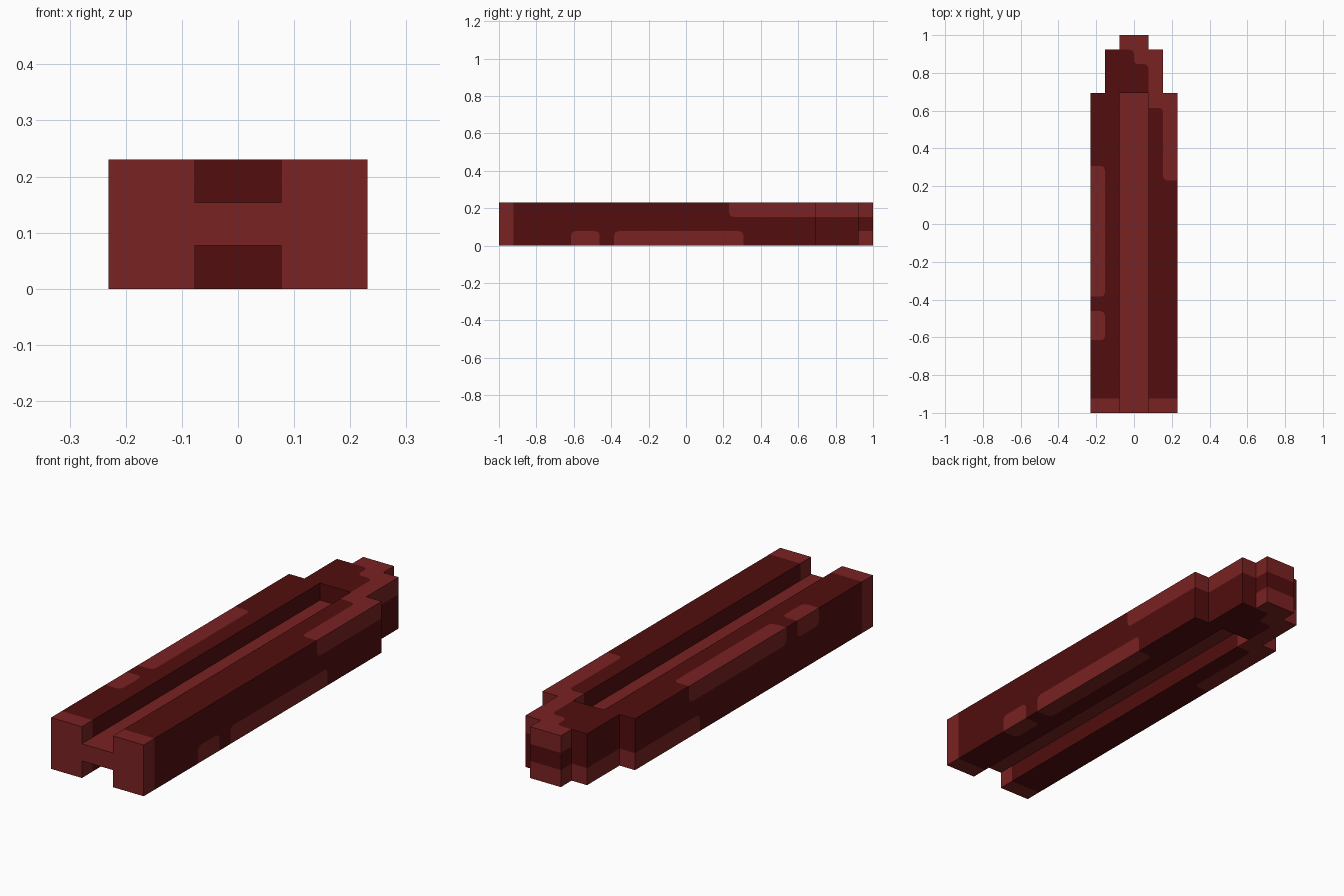
import bpy
import bmesh
from mathutils import Vector

cube = bpy.data.objects.get("Cube")
if cube:
    bpy.data.objects.remove(cube, do_unlink=True)

U = 2 / 26      # edge of one block
R = 0.28        # rounding of the painted patch corners, in blocks


def material(name, rgb):
    m = bpy.data.materials.new(name)
    m.use_nodes = True
    m.diffuse_color = (*rgb, 1)
    bsdf = next(n for n in m.node_tree.nodes if n.type == 'BSDF_PRINCIPLED')
    bsdf.inputs["Base Color"].default_value = (*rgb, 1)
    bsdf.inputs["Roughness"].default_value = 0.9
    return m


MATS = [material("dark red", (0.084, 0.004, 0.004)),
        material("light red", (0.195, 0.016, 0.016))]

# Parts as block boxes: x range, y range, z range (upper ends exclusive)
PARTS = {
    "left_rail": ((1, 3), (-13, 9), (0, 3)),
    "right_rail": ((-3, -1), (-13, 9), (0, 3)),
    "centre_web": ((-1, 1), (-13, 9), (1, 2)),
    "stepped_collar": ((-2, 2), (9, 12), (0, 3)),
    "end_tip": ((-1, 1), (12, 13), (0, 3)),
}


def blocks(box):
    return [(x, y, z) for x in range(*box[0])
            for y in range(*box[1]) for z in range(*box[2])]


SOLID = {b for box in PARTS.values() for b in blocks(box)}


def is_light(b):
    """Paint rule; the bottom layer is the top layer turned half round."""
    x, y, z = b
    if y == -13:
        return True
    if z == 1:
        return x in (-1, 0) and y < 9
    if z == 0:
        x = -1 - x
    return (y == 12
            or (x == -3 and (-8 <= y < -6 or -5 <= y < 4))
            or (x == 2 and y >= 3)
            or (x == 1 and y >= 8)
            or (x == 0 and y >= 11))


def shift(b, axis, step):
    c = list(b)
    c[axis] += step
    return tuple(c)


def add_side(bm, b, axis, sign):
    """One exposed block side, with rounded corners where the paint turns."""
    if shift(b, axis, sign) in SOLID:
        return
    u, v = (axis + 1) % 3, (axis + 2) % 3
    light = is_light(b)

    def differs(ax, step):
        n = shift(b, ax, step)
        return (n in SOLID and shift(n, axis, sign) not in SOLID
                and is_light(n) != light)

    def point(pu, pv):
        p = Vector(b)
        p[axis] += 1 if sign > 0 else 0
        p[u] += pu
        p[v] += pv
        return p * U

    def face(points, lit):
        if sign < 0:
            points = points[::-1]
        f = bm.faces.new([bm.verts.new(p) for p in points])
        f.material_index = int(lit)

    outline = []
    for cu, cv in ((0, 0), (1, 0), (1, 1), (0, 1)):
        du, dv = 1 - 2 * cu, 1 - 2 * cv
        if differs(u, -du) and differs(v, -dv):
            along_u = point(cu + du * R, cv)
            along_v = point(cu, cv + dv * R)
            mid = point(cu + du * R * 0.3, cv + dv * R * 0.3)
            arc = [along_v, mid, along_u]
            if du * dv < 0:
                arc.reverse()
            outline += arc
            face([point(cu, cv)] + arc[::-1], not light)
        else:
            outline.append(point(cu, cv))
    face(outline, light)


# Build each part from the exposed sides of its blocks
for name, box in PARTS.items():
    bm = bmesh.new()
    for b in blocks(box):
        for axis in range(3):
            for sign in (-1, 1):
                add_side(bm, b, axis, sign)
    bmesh.ops.remove_doubles(bm, verts=bm.verts, dist=1e-5)
    mesh = bpy.data.meshes.new(name)
    for m in MATS:
        mesh.materials.append(m)
    bm.to_mesh(mesh)
    bm.free()
    bpy.context.collection.objects.link(bpy.data.objects.new(name, mesh))
